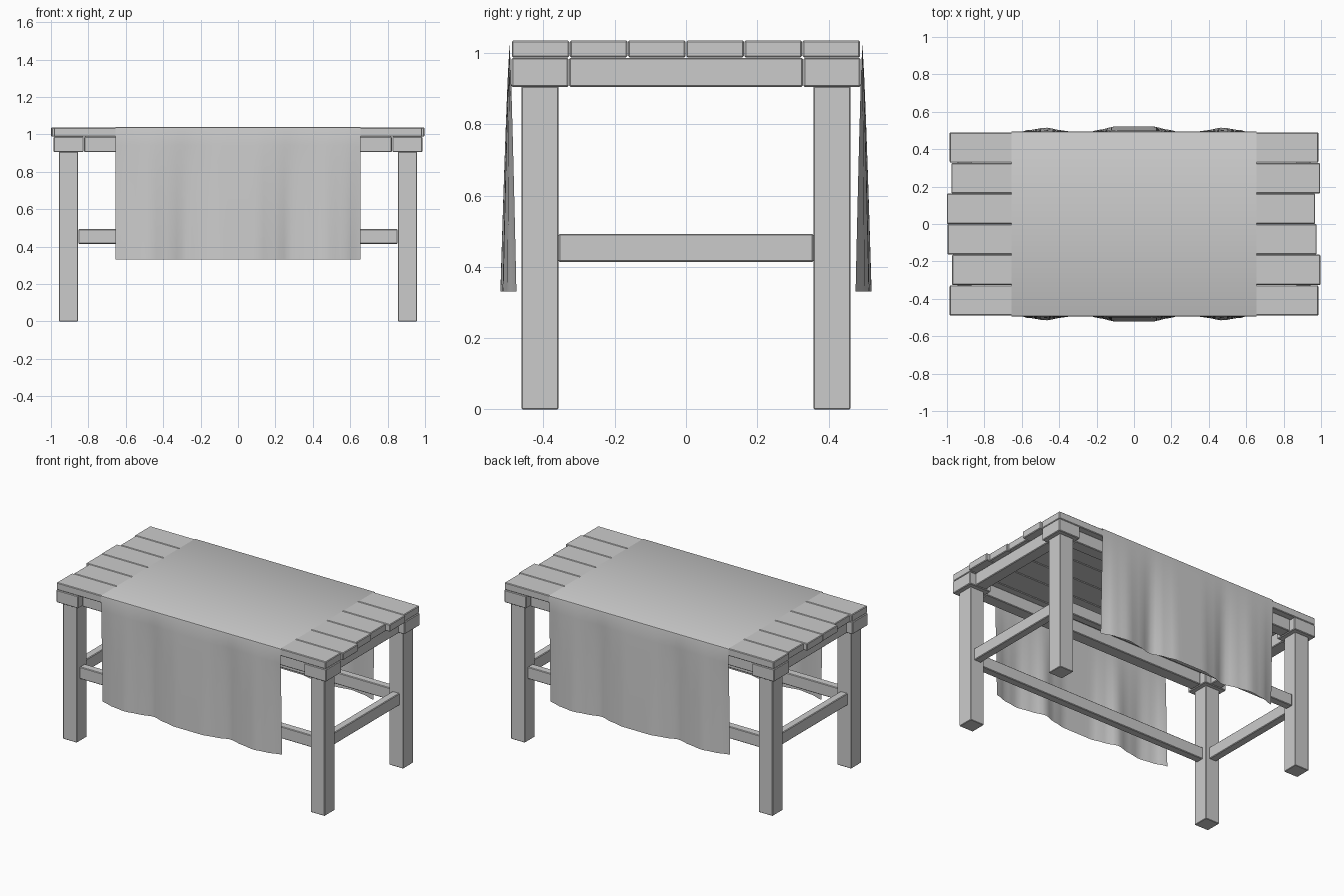
import bpy, bmesh
from mathutils import Matrix, Vector

if "Cube" in bpy.data.objects:
    bpy.data.objects.remove(bpy.data.objects["Cube"])


def box(name, x0, x1, y0, y1, z0, z1, bevel=0.004):
    me = bpy.data.meshes.new(name)
    bm = bmesh.new()
    bmesh.ops.create_cube(bm, size=1, matrix=Matrix.Diagonal((x1 - x0, y1 - y0, z1 - z0, 1)))
    bm.to_mesh(me)
    bm.free()
    ob = bpy.data.objects.new(name, me)
    ob.location = ((x0 + x1) / 2, (y0 + y1) / 2, (z0 + z1) / 2)
    bpy.context.collection.objects.link(ob)
    mod = ob.modifiers.new("soft_edges", 'BEVEL')
    mod.width = bevel
    mod.segments = 1
    return ob


# Table top planks with uneven ends
ends = [(-0.984, 0.984), (-0.973, 0.997), (-0.997, 0.976),
        (-1.0, 0.968), (-0.976, 0.995), (-0.984, 0.984)]
for i, (x0, x1) in enumerate(ends):
    y = -0.49 + i * 0.1633
    box(f"plank_{i + 1}", x0, x1, y + 0.001, y + 0.1623, 0.988, 1.036)

# Legs and corner blocks
LX, LY = 0.906, 0.41
for sx, xn in ((-1, "left"), (1, "right")):
    for sy, yn in ((-1, "front"), (1, "back")):
        x, y = sx * LX, sy * LY
        box(f"{yn}_{xn}_leg", x - 0.051, x + 0.051, y - 0.052, y + 0.052, 0, 0.907, 0.003)
        box(f"{yn}_{xn}_block", x - 0.08, x + 0.08, y - 0.08, y + 0.08, 0.905, 0.987)

# Long rails and stretchers
for s, n in ((-1, "front"), (1, "back")):
    y = s * LY
    box(f"{n}_top_rail", -0.823, 0.823, y - 0.04, y + 0.04, 0.905, 0.987)
    box(f"{n}_stretcher", -0.853, 0.853, y - 0.026, y + 0.026, 0.414, 0.493)

# Short rails and stretchers
for s, n in ((-1, "left"), (1, "right")):
    x = s * LX
    box(f"{n}_top_rail", x - 0.04, x + 0.04, -0.328, 0.328, 0.905, 0.987)
    box(f"{n}_stretcher", x - 0.026, x + 0.026, -0.358, 0.358, 0.414, 0.493)

# Draped cloth: wavy hem offsets along x, mirrored about the centre
HEM = [(0.0, 0.521), (0.1, 0.521), (0.19, 0.503), (0.28, 0.476),
       (0.38, 0.5), (0.47, 0.515), (0.56, 0.503), (0.656, 0.476)]


def hem(x):
    x = abs(x)
    for (a, ya), (b, yb) in zip(HEM, HEM[1:]):
        if x <= b + 1e-6:
            t = (x - a) / (b - a)
            return ya + (yb - ya) * t * t * (3 - 2 * t)


def column(x):
    side = [(0.487, 1.039), (0.493, 1.036), (0.495, 1.028)]
    for k in range(1, 9):
        t = k / 8
        side.append((0.495 + (hem(x) - 0.495) * t ** 0.8, 1.028 - 0.697 * t))
    front = [(-y, z) for y, z in reversed(side)]
    return front + [(0.0, 1.039)] + side


bm = bmesh.new()
N = 48
cols = []
for i in range(N + 1):
    x = -0.656 + 1.312 * i / N
    cols.append([bm.verts.new(Vector((x, y, z))) for y, z in column(x)])
for a, b in zip(cols, cols[1:]):
    for j in range(len(a) - 1):
        bm.faces.new((a[j], b[j], b[j + 1], a[j + 1]))
me = bpy.data.meshes.new("cloth")
bm.to_mesh(me)
bm.free()
cloth = bpy.data.objects.new("cloth", me)
bpy.context.collection.objects.link(cloth)
bpy.context.view_layer.objects.active = cloth
cloth.select_set(True)
bpy.ops.object.shade_smooth_by_angle()
